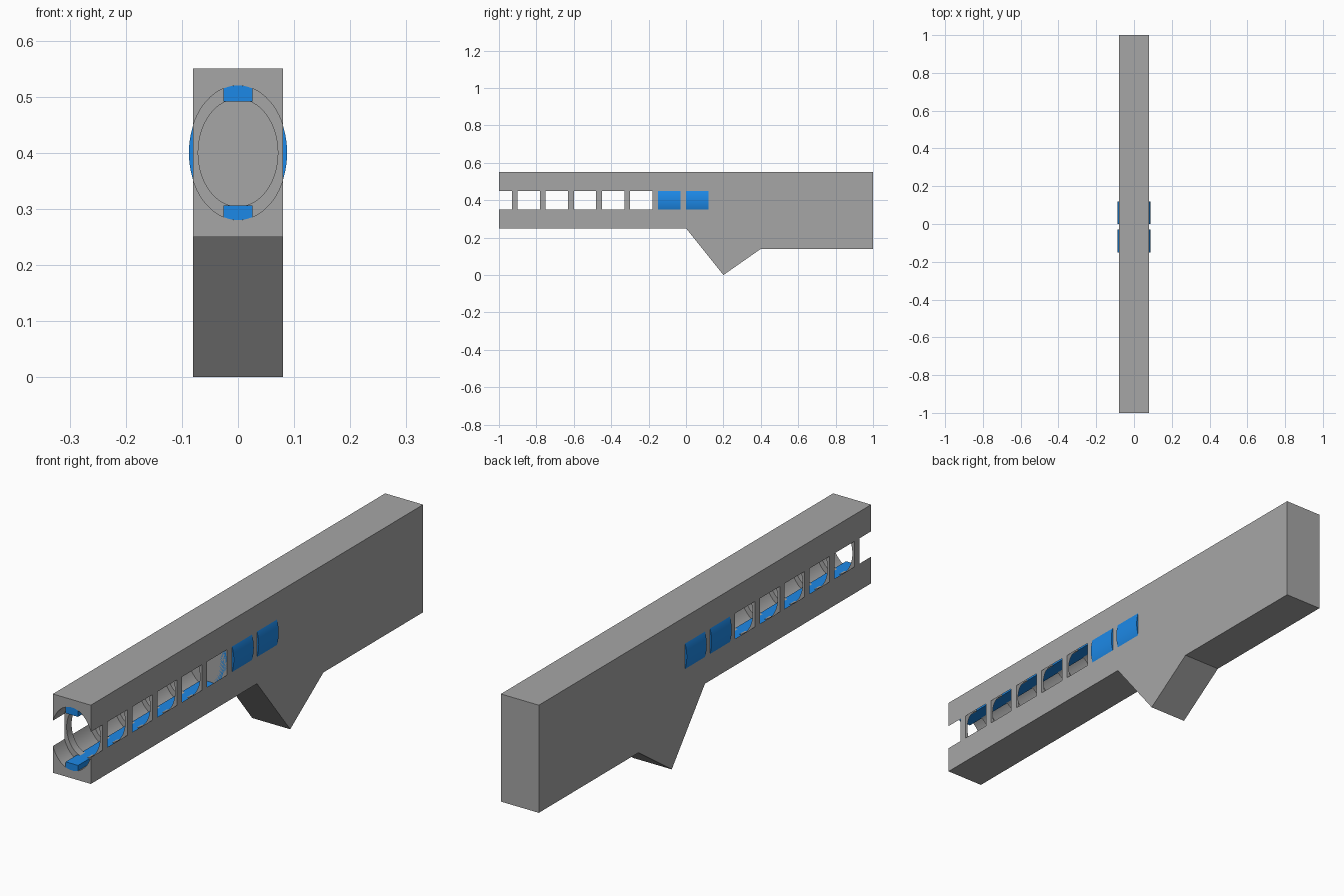
import bpy, bmesh, math

if "Cube" in bpy.data.objects:
    bpy.data.objects.remove(bpy.data.objects["Cube"])

CZ = 0.40                       # bore axis height
OUTER = (0.0875, 0.12)          # chamber ellipse radii
INNER = (0.071, 0.096)          # rib opening radii
CORE = (0.0785, 0.1077)         # hidden core behind the last open chamber
SEG = 64


def material(name, colour):
    mat = bpy.data.materials.new(name)
    mat.diffuse_color = colour
    mat.use_nodes = True
    mat.node_tree.nodes["Principled BSDF"].inputs["Base Color"].default_value = mat.diffuse_color
    return mat


blue = material("blue", (0.012, 0.25, 0.8, 1))
grey = material("dark_grey", (0.38, 0.38, 0.38, 1))


def add_object(name, bm, mat):
    bmesh.ops.recalc_face_normals(bm, faces=bm.faces[:])
    mesh = bpy.data.meshes.new(name)
    bm.to_mesh(mesh)
    bm.free()
    ob = bpy.data.objects.new(name, mesh)
    bpy.context.collection.objects.link(ob)
    mesh.materials.append(mat)
    return ob


def loft(name, sections, mat):
    """Join equal-length (x, y, z) loops and cap both ends."""
    bm = bmesh.new()
    rings = [[bm.verts.new(p) for p in s] for s in sections]
    for a, b in zip(rings, rings[1:]):
        for i in range(len(a)):
            j = (i + 1) % len(a)
            bm.faces.new((a[i], a[j], b[j], b[i]))
    bm.faces.new(rings[0])
    bm.faces.new(rings[-1])
    return add_object(name, bm, mat)


def ellipse(y, r):
    return [(r[0] * math.cos(2 * math.pi * i / SEG), y,
             CZ + r[1] * math.sin(2 * math.pi * i / SEG)) for i in range(SEG)]


def smooth(ob):
    bpy.ops.object.select_all(action='DESELECT')
    bpy.context.view_layer.objects.active = ob
    ob.select_set(True)
    bpy.ops.object.shade_smooth_by_angle(angle=math.radians(30))


# main body: side profile extruded across x
side = [(-1, 0.55), (-1, 0.25), (0, 0.25), (0.2, 0), (0.4, 0.14), (1, 0.14), (1, 0.55)]
body = loft("body", [[(x, y, z) for y, z in side] for x in (-0.08, 0.08)], grey)

# stepped bore: wide chambers break through the sides, narrow ribs stay between
sections = [ellipse(-1.05, OUTER)]
for k in range(5):
    y = -0.93 + 0.15 * k
    sections += [ellipse(y, OUTER), ellipse(y, INNER),
                 ellipse(y + 0.03, INNER), ellipse(y + 0.03, OUTER)]
sections.append(ellipse(-0.18, OUTER))
cutter = loft("bore_cutter", sections, grey)
cutter.hide_render = True
cutter.hide_set(True)

mod = body.modifiers.new("bore", 'BOOLEAN')
mod.operation = 'DIFFERENCE'
mod.solver = 'EXACT'
mod.object = cutter
bpy.context.view_layer.objects.active = body
bpy.ops.object.modifier_apply(modifier=mod.name)
bpy.data.objects.remove(cutter, do_unlink=True)
smooth(body)

# two filled chambers bulging through the sides, and the core that closes the bore
for name, y0, y1, r in (("front_plug", -0.15, -0.03, OUTER),
                        ("rear_plug", 0.0, 0.12, OUTER),
                        ("plug_core", -0.18, -0.14, CORE)):
    smooth(loft(name, [ellipse(y0, r), ellipse(y1, r)], blue))

# rails along the roof and floor of the bore
for name, sign, flat in (("top_rail", 1, 0.491), ("bottom_rail", -1, 0.306)):
    xs = [-0.026 + 0.0065 * i for i in range(9)]
    pts = [(x, CZ + sign * OUTER[1] * math.sqrt(1 - (x / OUTER[0]) ** 2)) for x in xs]
    pts += [(0.026, flat), (-0.026, flat)]
    smooth(loft(name, [[(x, y, z) for x, z in pts] for y in (-1, -0.16)], blue))
